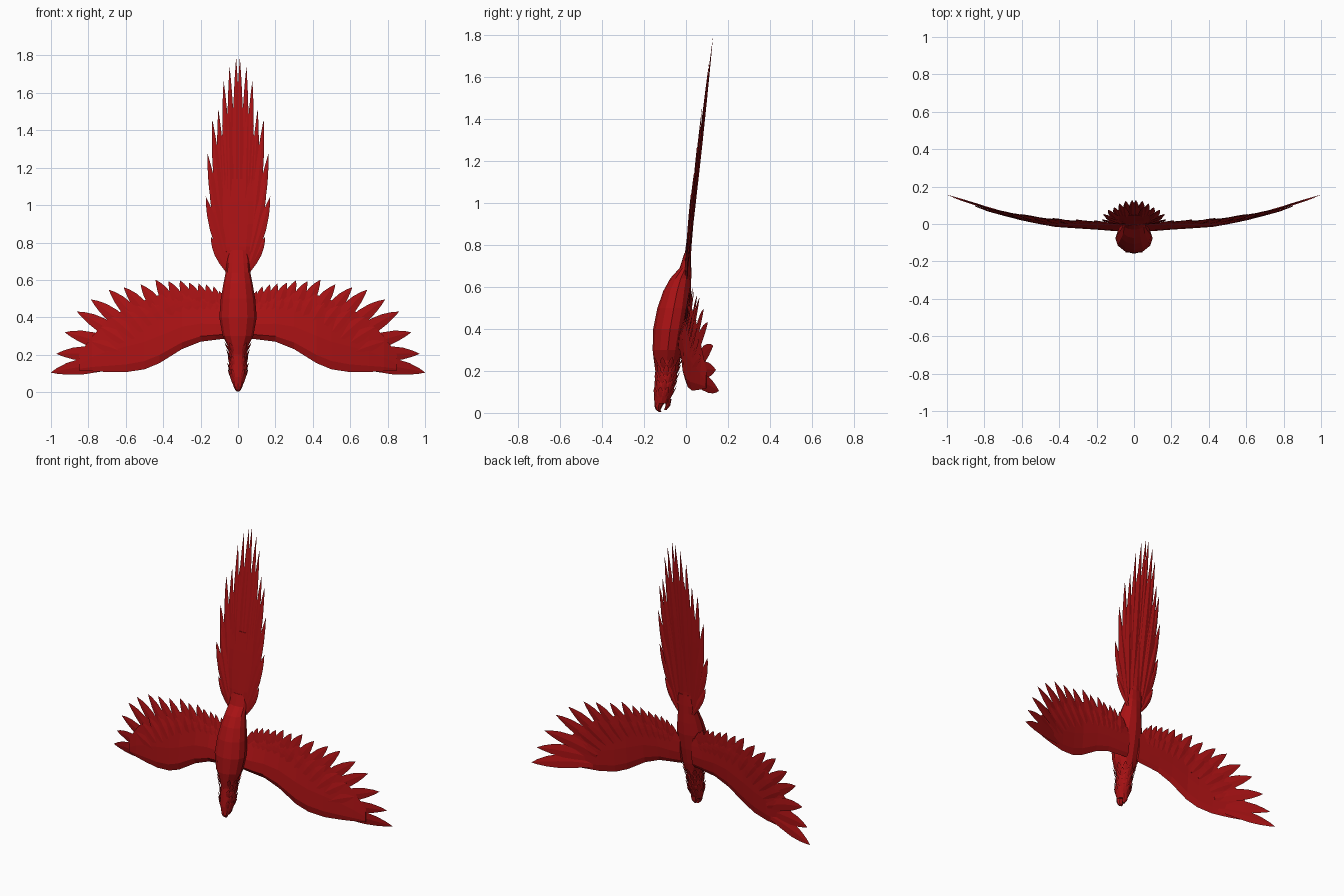
import bpy, bmesh, math
from mathutils import Vector

cube = bpy.data.objects.get("Cube")
if cube:
    bpy.data.objects.remove(cube, do_unlink=True)

red = bpy.data.materials.new("deep red plumage")
red.use_nodes = True
colour = (0.40, 0.006, 0.007, 1)
red.diffuse_color = colour
red.node_tree.nodes["Principled BSDF"].inputs["Base Color"].default_value = colour


def interp(keys, x):
    """Piecewise linear lookup; each key is (position, value, ...)."""
    if x <= keys[0][0]:
        return keys[0][1:]
    for a, b in zip(keys, keys[1:]):
        if x <= b[0]:
            t = (x - a[0]) / (b[0] - a[0])
            return [p + (q - p) * t for p, q in zip(a[1:], b[1:])]
    return keys[-1][1:]


def loft(bm, rings):
    loops = [[bm.verts.new(p) for p in ring] for ring in rings]
    n = len(loops[0])
    for a, b in zip(loops, loops[1:]):
        for i in range(n):
            j = (i + 1) % n
            bm.faces.new((a[i], a[j], b[j], b[i]))
    bm.faces.new(loops[0][::-1])
    bm.faces.new(loops[-1])


def feather(bm, root, tip, width, normal, bow=0.0, thick=0.004):
    """Curved pointed blade with a raised shaft on both faces."""
    root, tip, normal = Vector(root), Vector(tip), Vector(normal).normalized()
    side = normal.cross(tip - root).normalized()
    bend = (root + tip) / 2 + side * bow
    rings = []
    for t, w in ((0, .55), (.3, .9), (.55, 1), (.75, .75), (.9, .38), (1, .02)):
        c = root * (1 - t) ** 2 + bend * 2 * t * (1 - t) + tip * t * t
        s, d = side * width * w / 2, normal * thick * (w + .05)
        rings.append([c - s, c + d, c + s, c - d])
    loft(bm, rings)


def finish(name, bm, mirror=False):
    bmesh.ops.recalc_face_normals(bm, faces=bm.faces)
    mesh = bpy.data.meshes.new(name)
    bm.to_mesh(mesh)
    bm.free()
    mesh.materials.append(red)
    obj = bpy.data.objects.new(name, mesh)
    bpy.context.collection.objects.link(obj)
    if mirror:
        obj.modifiers.new("mirror", "MIRROR").use_clip = False
    return obj


# Body and head: height, half width, front y, back y
body_keys = [(.045, .030, -.150, -.085), (.08, .042, -.153, -.068),
             (.13, .047, -.150, -.055), (.2, .045, -.146, -.040),
             (.25, .056, -.153, -.028), (.3, .082, -.159, -.015),
             (.4, .100, -.156, .005), (.5, .092, -.136, .020),
             (.58, .078, -.108, .024), (.64, .066, -.075, .025),
             (.69, .060, -.030, .025), (.76, .050, -.008, .024)]


def body_point(z, angle, grow=1.0):
    w, front, back = interp(body_keys, z)
    return Vector((grow * w * math.sin(angle),
                   (front + back) / 2 - grow * (back - front) / 2 * math.cos(angle), z))


bm = bmesh.new()
loft(bm, [[body_point(k[0], math.tau * i / 12) for i in range(12)] for k in body_keys])
finish("body", bm)

# Hooked upper beak and short lower beak
for name, path in (("upper_beak", [(-.122, .06, .032, .028), (-.132, .03, .024, .018),
                                   (-.132, .014, .016, .011), (-.122, .004, .006, .006)]),
                   ("lower_beak", [(-.083, .065, .024, .014), (-.086, .035, .018, .011),
                                   (-.098, .014, .008, .006)])):
    bm = bmesh.new()
    loft(bm, [[(w * math.sin(math.tau * i / 8), y - d * math.cos(math.tau * i / 8), z)
               for i in range(8)] for y, z, w, d in path])
    finish(name, bm)

# Shaggy head and neck feathers, pointing back along the body
bm = bmesh.new()
for row in range(5):
    z = .07 + .035 * row
    for i in range(10):
        a = math.tau * (i + .5 * (row % 2)) / 10
        if abs(math.cos(a)) > .9 and math.cos(a) > 0:
            continue
        out = Vector((math.sin(a), -math.cos(a), 0))
        feather(bm, body_point(z, a, .92), body_point(z + .055, a, 1.05) + out * .008,
                .026, out, thick=.003)
finish("neck_feathers", bm)

# Wing panel: span x, leading z, trailing z, thickness
wing_y = [(.05, -.025), (.2, -.015), (.4, 0), (.55, .025), (.65, .045), (.8, .08), (1, .155)]
wing_keys = [(.04, .29, .48, 1), (.12, .28, .49, 1), (.2, .27, .51, .9), (.3, .23, .53, .8),
             (.42, .155, .52, .7), (.5, .122, .49, .6), (.6, .107, .45, .5),
             (.7, .108, .38, .35), (.78, .112, .30, .25), (.85, .115, .20, .12)]


def wing_point(x, z, lift=0.0):
    return Vector((x, interp(wing_y, x)[0] + .12 * (z - .25) * (1 - x) + lift, z))


bm = bmesh.new()
section = ((0, 0), (.12, -.022), (.4, -.024), (.75, -.01), (1, 0),
           (.75, .007), (.4, .014), (.12, .012))
loft(bm, [[wing_point(x, lead + (trail - lead) * f, d * th) for f, d in section]
          for x, lead, trail, th in wing_keys])
finish("wing_panels", bm, mirror=True)

# Flight feathers fanning from the panel to the wing edge
tips = [(.10, .54), (.13, .565), (.17, .575), (.21, .58), (.26, .585), (.31, .597),
        (.37, .592), (.44, .60), (.52, .575), (.61, .56), (.69, .547), (.785, .495),
        (.86, .43), (.925, .32), (.97, .205), (1.0, .105)]
root_keys = [(0, .08, .36), (4, .21, .40), (7, .34, .39), (11, .55, .29),
             (13, .61, .21), (15, .64, .15)]
bm = bmesh.new()
for i, (x, z) in enumerate(tips):
    rx, rz = interp(root_keys, i)
    layer = .003 if i % 2 else -.003
    feather(bm, wing_point(rx, rz, layer), wing_point(x, z, layer / 2),
            .052 + .0022 * i, (0, -1, -.1), bow=.022)
finish("flight_feathers", bm, mirror=True)

# Short covert feathers laid over the panel
bm = bmesh.new()
for i in range(1, 14):
    (x, z), (rx, rz) = tips[i], interp(root_keys, i)
    mid = (rx + (x - rx) * .55, rz + (z - rz) * .55)
    for face in (-.009, .007):
        feather(bm, wing_point(rx, rz, face), wing_point(*mid, face * .6),
                .06, (0, -1, 0), bow=.008, thick=.003)
finish("covert_feathers", bm, mirror=True)

# Tail base
tail_y = [(.6, 0), (.75, .008), (1, .035), (1.3, .068), (1.6, .105), (1.79, .13)]
tail_keys = [(.62, .05, .020), (.7, .066, .018), (.78, .088, .014), (.9, .105, .011),
             (1.02, .105, .008), (1.14, .08, .004)]


def tail_point(x, z, lift=0.0):
    return Vector((x, interp(tail_y, z)[0] - .5 * x * x + lift, z))


bm = bmesh.new()
loft(bm, [[tail_point(-w, z), tail_point(-w / 2, z, -d * .8), tail_point(0, z, -d),
           tail_point(w / 2, z, -d * .8), tail_point(w, z), tail_point(0, z, d)]
          for z, w, d in tail_keys])
finish("tail_base", bm)

# Tail feathers: tip x, tip z, root x, root z, width
tail_tips = [(.010, 1.785, .010, .70, .042), (.045, 1.74, .025, .70, .044),
             (.077, 1.665, .040, .70, .044), (.105, 1.51, .050, .69, .044),
             (.137, 1.455, .055, .68, .046), (.163, 1.275, .055, .67, .048),
             (.172, 1.045, .055, .66, .050), (.145, .83, .050, .64, .040),
             (.052, 1.53, .035, .80, .040), (.085, 1.38, .055, .80, .040),
             (.150, 1.14, .065, .75, .045)]
bm = bmesh.new()
for i, (x, z, rx, rz, width) in enumerate(tail_tips):
    layer = .004 if i % 2 else -.004
    feather(bm, tail_point(rx, rz, layer), tail_point(x, z, layer * .3),
            width, (0, -1, .1), bow=-.012 if x > .1 else 0, thick=.005)
finish("tail_feathers", bm, mirror=True)
